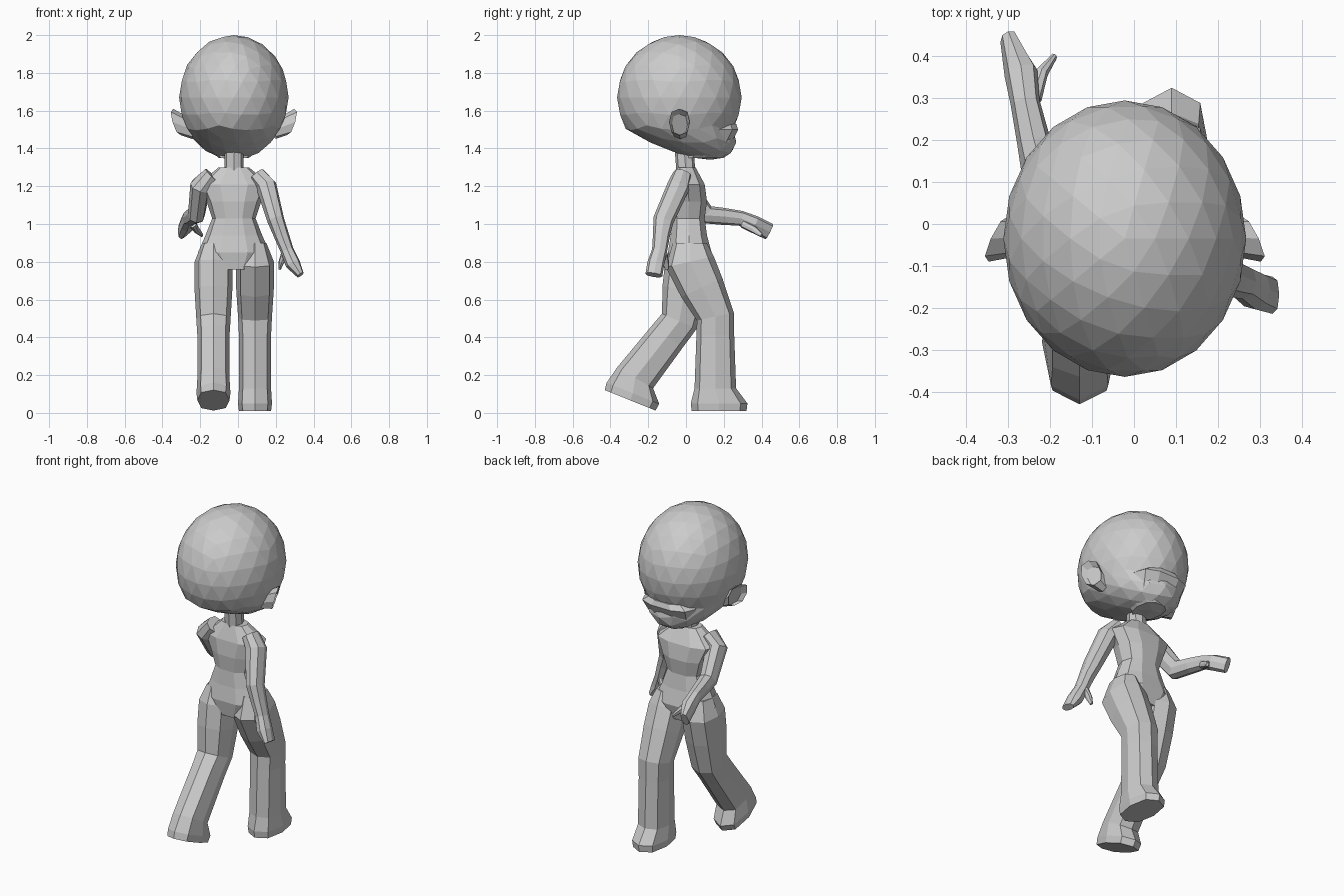
import bpy
import bmesh
import math
from mathutils import Vector

cube = bpy.data.objects.get("Cube")
if cube:
    bpy.data.objects.remove(cube, do_unlink=True)

grey = bpy.data.materials.new("plain_grey")
grey.use_nodes = True
colour = (.6, .6, .6, 1)
grey.diffuse_color = colour
grey.node_tree.nodes["Principled BSDF"].inputs["Base Color"].default_value = colour

MIDDLE = -.022  # symmetry plane of head and torso
X, Y, Z = Vector((1, 0, 0)), Vector((0, 1, 0)), Vector((0, 0, 1))


def finish(name, bm):
    """Turn a bmesh into a grey, flat-shaded object."""
    bmesh.ops.recalc_face_normals(bm, faces=bm.faces)
    mesh = bpy.data.meshes.new(name)
    bm.to_mesh(mesh)
    bm.free()
    mesh.materials.append(grey)
    obj = bpy.data.objects.new(name, mesh)
    bpy.context.collection.objects.link(obj)


def rounded(value):
    """Push a sine or cosine outwards for a slightly squared section."""
    return math.copysign(abs(value) ** .8, value)


def loft(name, stations, sides=8, hollow=0):
    """Skin sections given as (centre, half axis, other half axis)."""
    bm = bmesh.new()
    angles = [math.tau * i / sides for i in range(sides)]
    loops = []
    for centre, u, v in stations:
        loops.append([bm.verts.new(centre + u * rounded(math.cos(a))
                                   + v * rounded(math.sin(a))) for a in angles])
    for lower, upper in zip(loops, loops[1:]):
        for i in range(sides):
            j = (i + 1) % sides
            bm.faces.new((lower[i], lower[j], upper[j], upper[i]))
    bm.faces.new(reversed(loops[0]))
    end = bm.faces.new(loops[-1])
    if hollow:
        bm.normal_update()
        inward = (stations[0][0] - stations[-1][0]).normalized()
        bmesh.ops.inset_region(bm, faces=[end], thickness=hollow / 2)
        bmesh.ops.translate(bm, verts=end.verts, vec=inward * hollow)
    finish(name, bm)


def tube(name, points, radii):
    """Loft along a path; each radius pair is (sideways, other way)."""
    points = [Vector(p) for p in points]
    stations = []
    for i, (point, (wide, deep)) in enumerate(zip(points, radii)):
        along = points[min(i + 1, len(points) - 1)] - points[max(i - 1, 0)]
        along.normalize()
        side = (X - along * along.x).normalized()
        stations.append((point, side * wide, along.cross(side) * deep))
    loft(name, stations)


def stack(name, rows):
    """Loft level sections about the middle from (half width, half depth, y, z)."""
    loft(name, [(Vector((MIDDLE, y, z)), X * wide, Y * deep)
                for wide, deep, y, z in rows], sides=10)


# Head: faceted ball whose underside leans towards the chin
bm = bmesh.new()
bmesh.ops.create_icosphere(bm, subdivisions=3, radius=1)
for vert in bm.verts:
    vert.co.y += max(0, -vert.co.z - .5)
bmesh.ops.scale(bm, vec=(.29, .33, .33), verts=bm.verts)
bmesh.ops.translate(bm, vec=(MIDDLE, -.035, 1.67), verts=bm.verts)
finish("head", bm)

# Jutting mouth below the face
stack("muzzle", [(.08, .1, .1, 1.35), (.14, .1, .13, 1.4),
                 (.17, .1, .18, 1.5), (.12, .1, .17, 1.53)])

# Flared, hollow ears turned towards the face
for name, sign in (("left_ear", 1), ("right_ear", -1)):
    root = Vector((MIDDLE + sign * .22, -.03, 1.5))
    rim = Vector((MIDDLE + sign * .3, -.035, 1.54))
    loft(name, [(root, Y * .04, Z * .05),
                (rim, Vector((sign * -.025, .055, 0)),
                 Vector((sign * .02, 0, .07)))], hollow=.03)

# Neck and torso, with evenly spaced torso sections from crotch to collar
tube("neck", [(MIDDLE, 0, 1.27), (MIDDLE, -.01, 1.4)], [(.05, .05)] * 2)
widths = (.12, .19, .15, .115, .145, .19, .08)
depths = (.1, .12, .1, .09, .1, .09, .05)
stack("torso", [(wide, deep, deep / 4 - .01, .76 + .09 * i)
                for i, (wide, deep) in enumerate(zip(widths, depths))])


def leg(name, x, thigh, shin, foot):
    """Walk down from the hip, with each segment swung forward in degrees."""
    steps = [(0, .06, .09, 0), (.1, .1, .13, 0), (.15, .1, .12, thigh),
             (.17, .09, .1, thigh), (.1, .085, .1, shin), (.28, .085, .11, shin),
             (.08, .09, .15, foot), (.04, .085, .145, foot)]
    spot = Vector((x, .02, .9))
    stations = []
    for i, (length, wide, deep, swing) in enumerate(steps):
        angle = math.radians(swing)
        spot = spot + (Y * math.sin(angle) - Z * math.cos(angle)) * length
        # Each section halves the bend between its neighbouring segments
        tilt = math.radians((swing + steps[min(i + 1, len(steps) - 1)][3]) / 2)
        forward = Y * math.cos(tilt) + Z * math.sin(tilt)
        toe = .02 if i > 5 else 0
        stations.append((spot + forward * toe, X * wide, forward * deep))
    loft(name, stations)


# Striding legs
leg("left_leg", .09, thigh=25, shin=0, foot=0)
leg("right_leg", -.13, thigh=-10, shin=-38, foot=-22)

# Arms: one hangs back, the other is bent and reaches ahead
arm_radii = [(.045, .05), (.055, .06), (.045, .055), (.04, .045),
             (.035, .04), (.04, .045), (.02, .045)]
thumb_radii = [(.02, .02), (.015, .02), (.007, .01)]
tube("left_arm", [(.1, -.02, 1.26), (.15, -.04, 1.2), (.2, -.12, 1.02),
                  (.23, -.13, .94), (.26, -.14, .86), (.29, -.16, .79),
                  (.33, -.17, .73)], arm_radii)
tube("left_thumb", [(.25, -.12, .85), (.23, -.11, .8), (.22, -.1, .76)],
     thumb_radii)
tube("right_arm", [(-.14, -.02, 1.26), (-.2, -.01, 1.2), (-.22, .1, 1.05),
                   (-.24, .2, 1.04), (-.26, .29, 1.03), (-.27, .36, 1),
                   (-.3, .44, .96)], arm_radii)
tube("right_thumb", [(-.24, .3, 1), (-.22, .36, .97), (-.19, .4, .94)],
     thumb_radii)
